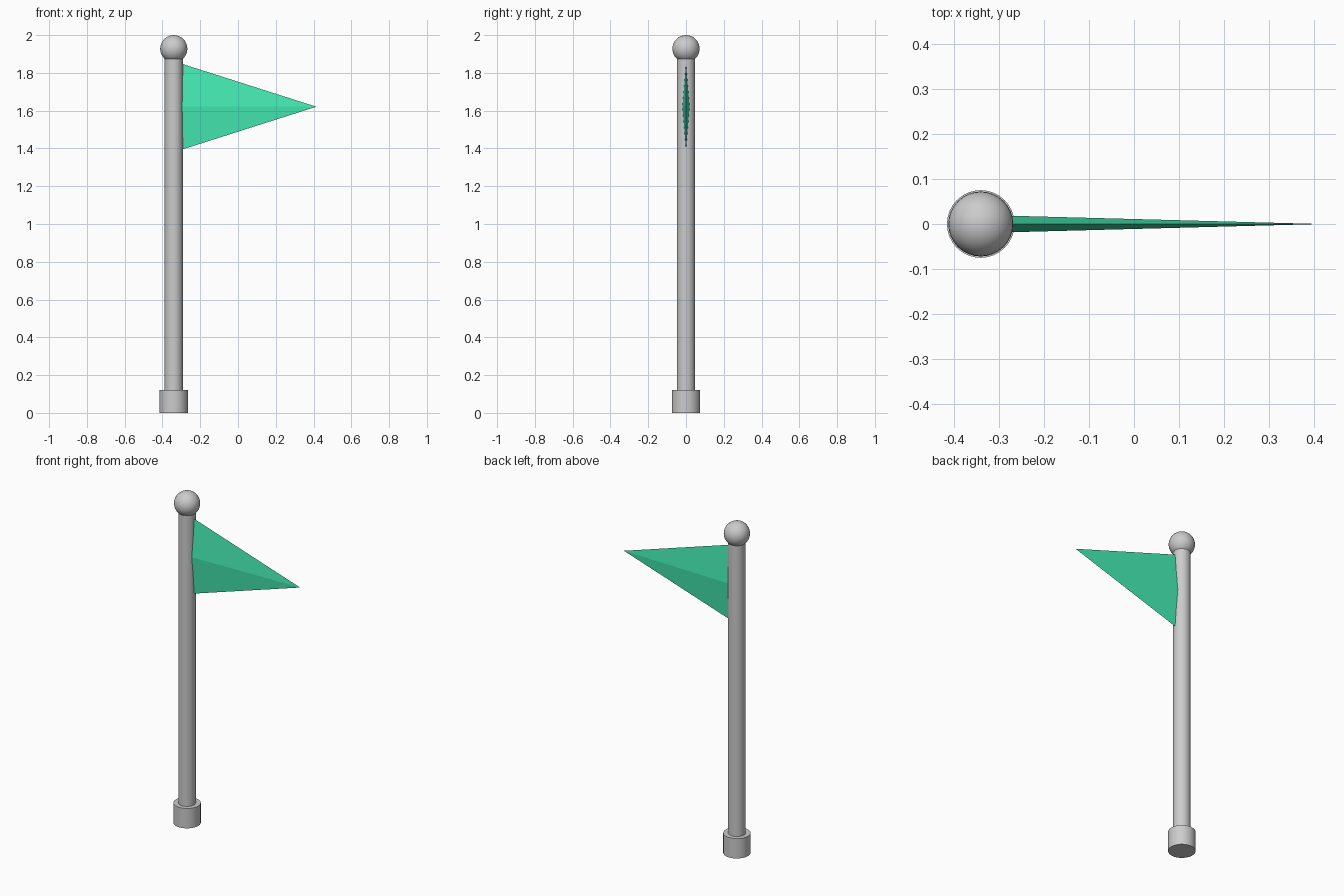
import bpy
import math

if "Cube" in bpy.data.objects:
    bpy.data.objects.remove(bpy.data.objects["Cube"])

POLE_X = -0.34


def smooth(name):
    obj = bpy.context.object
    obj.name = name
    bpy.ops.object.shade_smooth_by_angle(angle=math.radians(30))
    return obj


def upright_cylinder(name, radius, z0, z1):
    bpy.ops.mesh.primitive_cylinder_add(
        vertices=32, radius=radius, depth=z1 - z0,
        location=(POLE_X, 0, (z0 + z1) / 2))
    return smooth(name)


# Base socket and pole
upright_cylinder("base", 0.075, 0, 0.12)
upright_cylinder("pole", 0.048, 0.11, 1.9)

# Ball on top of the pole
bpy.ops.mesh.primitive_uv_sphere_add(
    segments=32, ring_count=16, radius=0.072, location=(POLE_X, 0, 1.928))
smooth("finial_ball")

# Pennant: a flattened four-sided pyramid pointing along +x, root inside the pole
root, tip = -0.30, 0.415
bpy.ops.mesh.primitive_cone_add(
    vertices=4, radius1=1, radius2=0, depth=tip - root,
    location=((root + tip) / 2, 0, 1.621), rotation=(0, math.pi / 2, 0))
flag = bpy.context.object
flag.name = "pennant"
flag.scale = (0.228, 0.019, 1)
bpy.ops.object.transform_apply(location=False, rotation=True, scale=True)

green = bpy.data.materials.new("flag_green")
green.diffuse_color = (0.06, 0.85, 0.46, 1)
green.use_nodes = True
green.node_tree.nodes["Principled BSDF"].inputs["Base Color"].default_value = green.diffuse_color
flag.data.materials.append(green)
